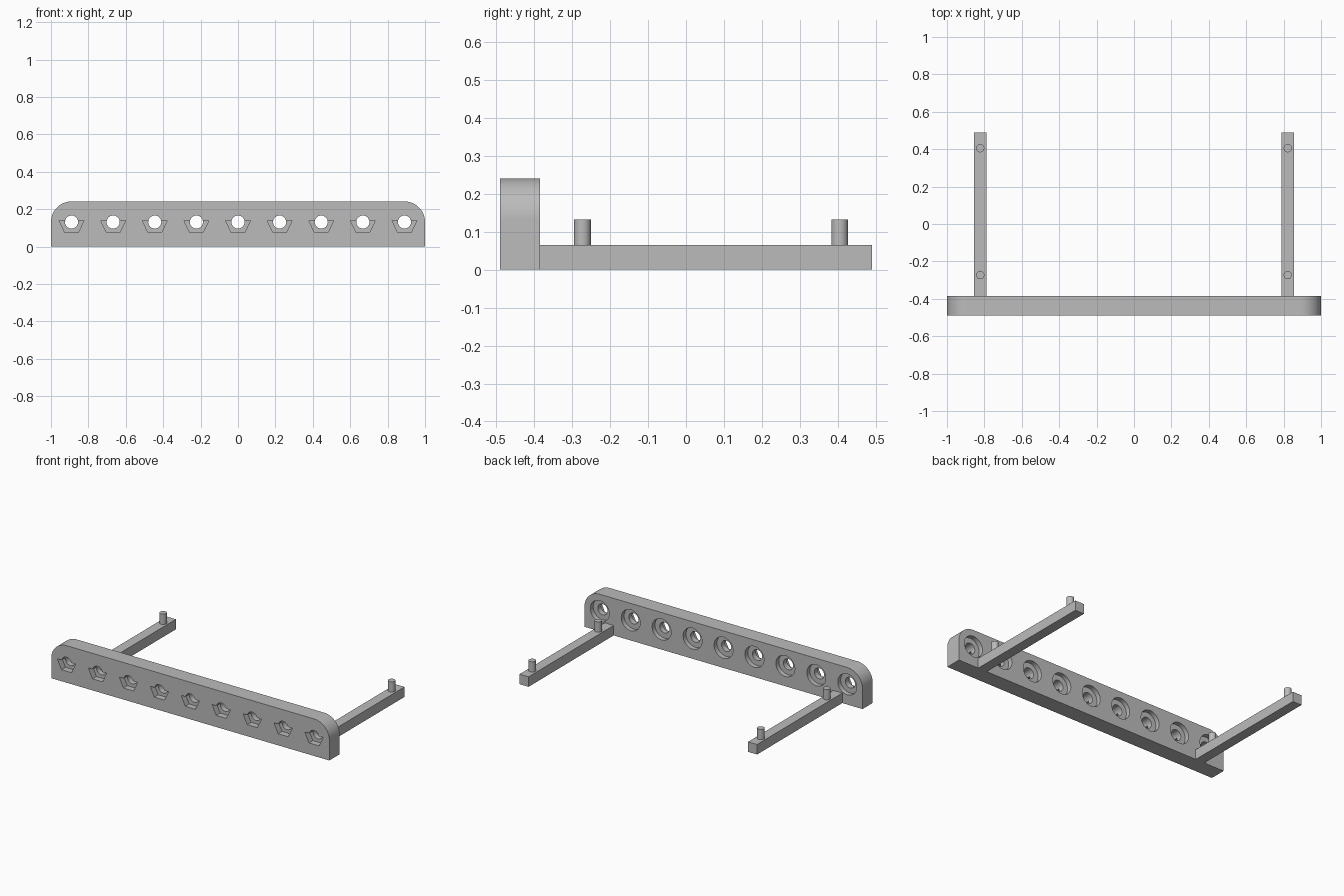
import bpy, bmesh, math
from mathutils import Matrix, Vector

cube = bpy.data.objects.get("Cube")
if cube:
    bpy.data.objects.remove(cube, do_unlink=True)

grey = bpy.data.materials.new("plain_grey")
grey.use_nodes = True
grey.diffuse_color = (0.5, 0.5, 0.5, 1)
grey.node_tree.nodes["Principled BSDF"].inputs["Base Color"].default_value = (0.5, 0.5, 0.5, 1)

FRONT, BACK = -0.49, -0.385
HOLE_Z, CORNER = 0.131, 0.11


def finish(name, bm):
    bmesh.ops.recalc_face_normals(bm, faces=bm.faces)
    mesh = bpy.data.meshes.new(name)
    bm.to_mesh(mesh)
    bm.free()
    mesh.materials.append(grey)
    ob = bpy.data.objects.new(name, mesh)
    bpy.context.collection.objects.link(ob)
    return ob


def smooth(ob):
    bpy.ops.object.select_all(action="DESELECT")
    ob.select_set(True)
    bpy.context.view_layer.objects.active = ob
    bpy.ops.object.shade_smooth_by_angle(angle=math.radians(30))


def extrude_y(bm, outline, y0, y1):
    """Prism from an x-z outline."""
    face = bm.faces.new([bm.verts.new((x, y0, z)) for x, z in outline])
    new = bmesh.ops.extrude_face_region(bm, geom=[face])["geom"]
    verts = [v for v in new if isinstance(v, bmesh.types.BMVert)]
    bmesh.ops.translate(bm, verts=verts, vec=(0, y1 - y0, 0))


def arc(cx, cz, r, start, end, steps):
    angles = [math.radians(start + (end - start) * i / steps) for i in range(steps + 1)]
    return [(cx + r * math.cos(a), cz + r * math.sin(a)) for a in angles]


def cut(target, name, make_outline, y0, y1):
    """Cut one shape at each of the nine hole positions."""
    bm = bmesh.new()
    for i in range(-4, 5):
        extrude_y(bm, make_outline(i * 0.2225), y0, y1)
    cutter = finish(name, bm)
    cutter.hide_render = True
    mod = target.modifiers.new(name, "BOOLEAN")
    mod.operation, mod.solver, mod.object = "DIFFERENCE", "EXACT", cutter
    bpy.context.view_layer.objects.active = target
    bpy.ops.object.modifier_apply(modifier=name)
    bpy.data.objects.remove(cutter, do_unlink=True)


# Front bar with rounded upper corners
bm = bmesh.new()
cx = 1 - CORNER
extrude_y(bm, [(-1, 0), (1, 0)] + arc(cx, HOLE_Z, CORNER, 0, 90, 16)
          + arc(-cx, HOLE_Z, CORNER, 90, 180, 16), FRONT, BACK)
bar = finish("front_bar", bm)

# Through holes, round recesses behind, and nut slots in front
cut(bar, "holes", lambda x: arc(x, HOLE_Z, 0.035, 0, 348.75, 31), FRONT - 0.1, BACK + 0.1)
cut(bar, "recesses", lambda x: arc(x, HOLE_Z, 0.068, 0, 352.5, 47), BACK - 0.03, BACK + 0.1)
cut(bar, "nut_slots", lambda x: [(x - 0.066, 0.138), (x - 0.036, 0.075),
                                 (x + 0.036, 0.075), (x + 0.066, 0.138)], FRONT - 0.1, FRONT + 0.04)
smooth(bar)

# Arms with two upright pegs each
for side, sx in (("left", 1), ("right", -1)):
    bm = bmesh.new()
    size = Matrix.Diagonal((0.065, 0.49 - BACK, 0.065, 1))
    place = Matrix.Translation((sx * 0.822, (0.49 + BACK) / 2, 0.0325))
    bmesh.ops.create_cube(bm, size=1, matrix=place @ size)
    finish(side + "_arm", bm)
    for where, y in (("front", -0.273), ("back", 0.405)):
        bm = bmesh.new()
        bmesh.ops.create_cone(bm, cap_ends=True, segments=32, radius1=0.022, radius2=0.022,
                              depth=0.082, matrix=Matrix.Translation((sx * 0.822, y, 0.091)))
        smooth(finish(f"{side}_{where}_peg", bm))
